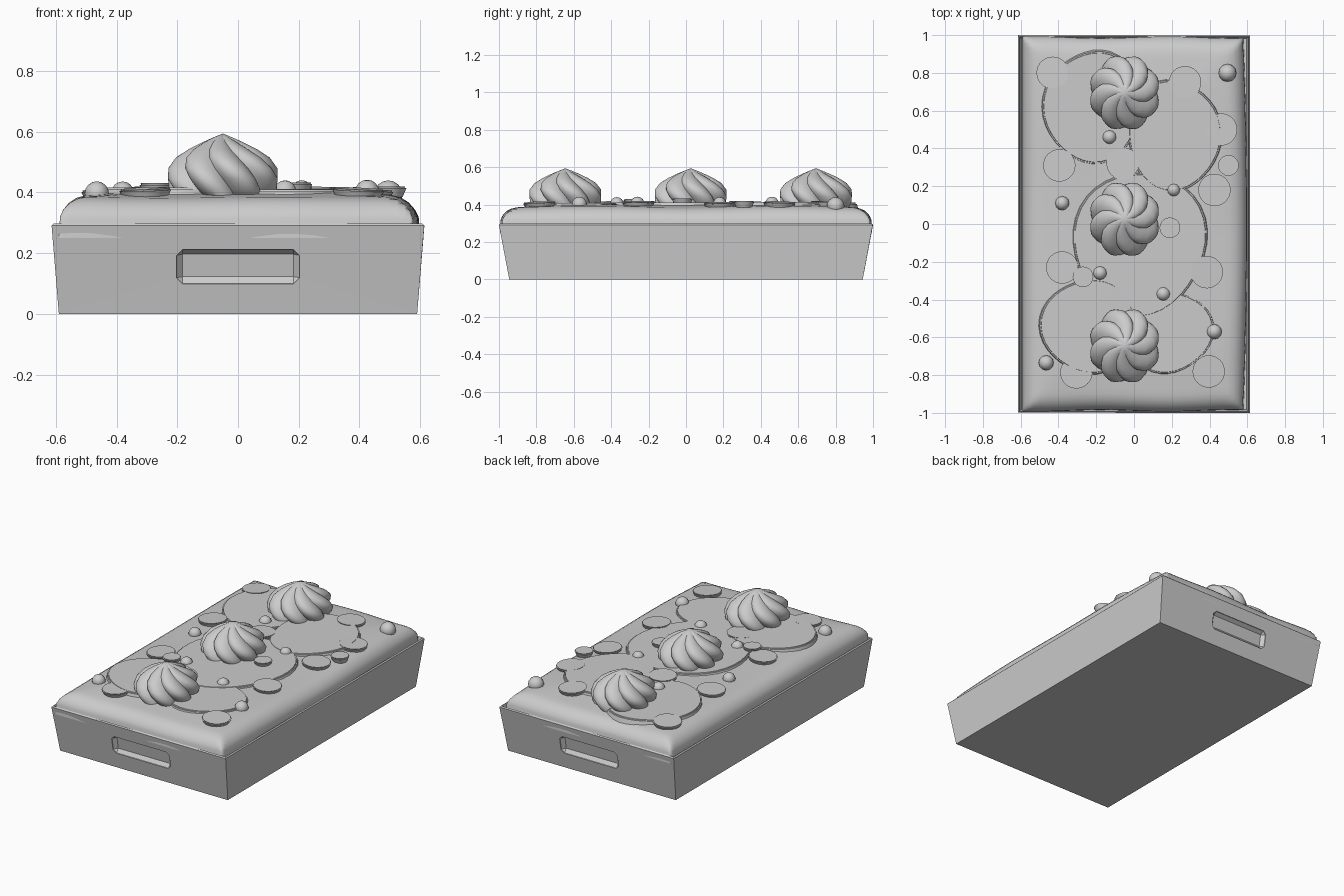
import bpy, bmesh, math
from mathutils import Matrix, Vector

cube = bpy.data.objects.get("Cube")
if cube:
    bpy.data.objects.remove(cube, do_unlink=True)

grey = bpy.data.materials.new("plain grey")
grey.use_nodes = True
grey.diffuse_color = (0.6, 0.6, 0.6, 1)
grey.node_tree.nodes["Principled BSDF"].inputs["Base Color"].default_value = (0.6, 0.6, 0.6, 1)


def finish(name, bm, smooth=None):
    """Turn a bmesh into a named object, smooth below the given angle."""
    bmesh.ops.recalc_face_normals(bm, faces=bm.faces)
    mesh = bpy.data.meshes.new(name)
    bm.to_mesh(mesh)
    bm.free()
    mesh.materials.append(grey)
    obj = bpy.data.objects.new(name, mesh)
    bpy.context.collection.objects.link(obj)
    bpy.ops.object.select_all(action='DESELECT')
    obj.select_set(True)
    bpy.context.view_layer.objects.active = obj
    if smooth:
        bpy.ops.object.shade_smooth_by_angle(angle=math.radians(smooth))
    return obj


# Tray: tapered box with a sunken top
def make_tray():
    bm = bmesh.new()
    bmesh.ops.create_cube(bm, size=2)
    for v in bm.verts:
        top = v.co.z > 0
        v.co.x *= 0.614 if top else 0.59
        v.co.y *= 1.0 if top else 0.945
        v.co.z = 0.298 if top else 0
    lid = [f for f in bm.faces if f.normal.z > 0.9]
    rim = list(lid[0].edges)
    bmesh.ops.bevel(bm, geom=rim, offset=0.007, segments=1, affect='EDGES')
    lid = max(bm.faces, key=lambda f: f.calc_center_median().z)
    bmesh.ops.inset_region(bm, faces=[lid], thickness=0.016, depth=0)
    for v in lid.verts:
        v.co.z -= 0.05
    return finish("tray", bm)


tray = make_tray()

# Handle recesses on both ends
for side in (-1, 1):
    bm = bmesh.new()
    bmesh.ops.create_cube(bm, size=1)
    bmesh.ops.scale(bm, vec=(0.405, 0.05, 0.115), verts=bm.verts)
    bmesh.ops.bevel(bm, geom=bm.edges[:], offset=0.02, segments=1, affect='EDGES')
    cutter = finish("handle_cutter", bm)
    cutter.rotation_euler.x = -side * 0.184
    cutter.location = (0, side * 0.974, 0.155)
    cutter.hide_render = True
    cut = tray.modifiers.new("handle", 'BOOLEAN')
    cut.object = cutter
    cut.operation = 'DIFFERENCE'
    cut.solver = 'EXACT'
    bpy.context.view_layer.objects.active = tray
    bpy.ops.object.modifier_apply(modifier=cut.name)
    bpy.data.objects.remove(cutter, do_unlink=True)


# Filling: pillowy slab with rolled edges
def surface(x, y):
    d = max(0, min(0.59 - abs(x), 0.99 - abs(y)))
    roll = math.sqrt(max(0, 1 - (1 - min(d / 0.09, 1)) ** 2))
    dip = 0.01 * math.cos(2.6 * x) * max(0, abs(y) - 0.7) / 0.3
    wave = 0.004 * math.sin(7 * x + 1) * math.cos(6 * y)
    return 0.295 + 0.087 * roll + 0.018 * min(d / 0.25, 1) + (wave - dip) * roll


bm = bmesh.new()
bmesh.ops.create_grid(bm, x_segments=28, y_segments=44, size=1)
for v in bm.verts:
    x = 0.59 * math.sin(v.co.x * math.pi / 2)
    y = 0.99 * math.sin(v.co.y * math.pi / 2)
    z = surface(x, y)
    if abs(v.co.x) > 0.999 or abs(v.co.y) > 0.999:
        z = 0.25
    if x > 0:
        x *= 0.98 + 0.035 * (1 - y * y)
    y *= 1 + 0.005 * math.sin(9 * x)
    v.co = (x, y, z)
finish("filling", bm, 70)


# Flat round toppings
def disc(name, x, y, r_low, r_top, z_top, depth, sides=32, wobble=0, tilt=(0, 0), stretch=1):
    bm = bmesh.new()
    bmesh.ops.create_cone(bm, cap_ends=True, segments=sides, radius1=r_low,
                          radius2=r_top, depth=depth)
    upper = [e for e in bm.edges if all(v.co.z > 0 for v in e.verts)]
    bmesh.ops.bevel(bm, geom=upper, offset=min(0.006, depth / 4), segments=2, affect='EDGES')
    for v in bm.verts:
        a = math.atan2(v.co.y, v.co.x)
        k = 1 + wobble * math.sin(3 * a + 5 * x) + wobble * 0.6 * math.sin(2 * a + 9 * y)
        v.co.x *= k
        v.co.y *= k * stretch
    turn = Matrix.Rotation(tilt[0], 4, 'X') @ Matrix.Rotation(tilt[1], 4, 'Y')
    bm.transform(Matrix.Translation((x, y, z_top - depth / 2)) @ turn)
    finish(name, bm, 40)


# Broad thin slices
slices = [(-0.22, 0.62, 0.27, 1.12, 0.410), (0.21, 0.47, 0.26, 1.15, 0.414),
          (0.03, -0.10, 0.37, 1.05, 0.412), (-0.24, -0.54, 0.255, 1.03, 0.416),
          (0.18, -0.57, 0.24, 0.95, 0.409)]
for x, y, r, stretch, z in slices:
    disc("thin_slice", x, y, r, r * 0.96, z, 0.04, 36, 0.035, stretch=stretch)

# Coin-shaped pieces, leaning with the filling near the edges
coins = [(-0.43, 0.80), (0.27, 0.75), (0.46, 0.50), (-0.395, 0.31), (0.425, 0.18),
         (-0.38, -0.23), (0.385, -0.255), (-0.305, -0.785), (0.395, -0.78),
         (-0.06, 0.32), (-0.095, -0.415)]
for x, y in coins:
    disc("coin", x, y, 0.072, 0.088, surface(x, y) + 0.018, 0.035,
         tilt=(-0.05 * y, 0.12 * x))
for x, y in [(0.50, 0.31), (0.19, -0.02), (-0.27, -0.28)]:
    disc("small_coin", x, y, 0.042, 0.057, surface(x, y) + 0.03, 0.035, 20)

# Little beads
beads = [(0.495, 0.80, 0.047), (-0.13, 0.46, 0.037), (0.21, 0.18, 0.034),
         (-0.38, 0.11, 0.037), (-0.18, -0.26, 0.037), (0.155, -0.37, 0.037),
         (0.425, -0.57, 0.040), (-0.465, -0.735, 0.040)]
for x, y, r in beads:
    bm = bmesh.new()
    bmesh.ops.create_uvsphere(bm, u_segments=12, v_segments=8, radius=r)
    bmesh.ops.translate(bm, vec=(x, y, surface(x, y) + 0.005), verts=bm.verts)
    finish("bead", bm, 60)


# Piped swirls: twisted lobed rings closing at a point
def swirl(cx, cy):
    profile = [(0.155, 0.37), (0.178, 0.41), (0.188, 0.445), (0.18, 0.48), (0.152, 0.515),
               (0.112, 0.542), (0.068, 0.565), (0.03, 0.582)]
    sides, lobes = 64, 8
    bm = bmesh.new()
    rings = []
    for r, z in profile:
        twist = -1.15 * (z - 0.37) / 0.22
        ring = []
        for i in range(sides):
            a = 2 * math.pi * i / sides
            crest = abs(math.cos(lobes * a / 2))
            k = r * (0.86 + 0.22 * crest ** 0.8)
            ring.append(bm.verts.new((cx + 0.94 * k * math.cos(a + twist),
                                      cy + k * math.sin(a + twist), z)))
        rings.append(ring)
    tip = bm.verts.new((cx, cy, 0.594))
    for i in range(sides):
        j = (i + 1) % sides
        for low, high in zip(rings, rings[1:]):
            bm.faces.new((low[i], low[j], high[j], high[i]))
        bm.faces.new((rings[-1][i], rings[-1][j], tip))
    bm.faces.new(rings[0][::-1])
    finish("swirl", bm, 50)


for y in (-0.645, 0.025, 0.695):
    swirl(-0.05, y)
